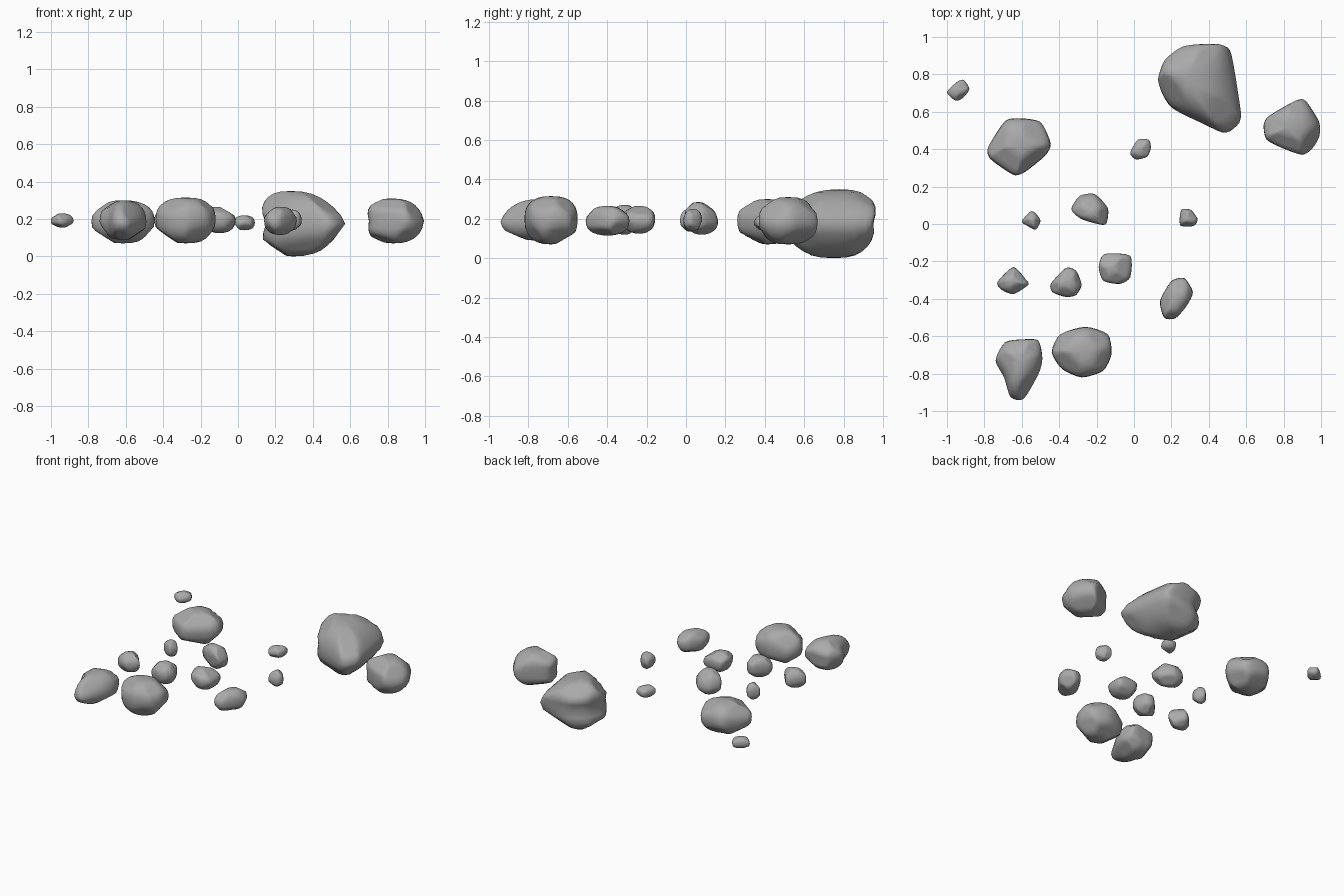
import bpy, bmesh, math, random
from mathutils import Vector

if "Cube" in bpy.data.objects:
    bpy.data.objects.remove(bpy.data.objects["Cube"])

random.seed(4)
stone = bpy.data.materials.new("grey stone")
stone.diffuse_color = (0.4, 0.4, 0.4, 1)
stone.use_nodes = True
stone.node_tree.nodes["Principled BSDF"].inputs["Base Color"].default_value = stone.diffuse_color


def smooth_outline(pts, steps=4, k=0.35):
    """Closed Hermite curve through the widest outline of a rock."""
    out, n = [], len(pts)
    for i in range(n):
        a, b, c, d = (Vector(pts[(i + j) % n]) for j in (-1, 0, 1, 2))
        m0, m1 = (c - a) * k, (d - b) * k
        for s in range(steps):
            t = s / steps
            out.append(b * (2*t**3 - 3*t**2 + 1) + m0 * (t**3 - 2*t**2 + t)
                       + c * (3*t**2 - 2*t**3) + m1 * (t**3 - t**2))
    return out


def rock(name, z0, zm, z1, pts, top=(0, 0), bottom=(0, 0), power=2.35, facets=8):
    """Rounded stone: outline at zm, closing to z0 and z1, with chipped facets."""
    line = smooth_outline(pts)
    xs, ys = [p.x for p in line], [p.y for p in line]
    c = Vector(((min(xs) + max(xs)) / 2, (min(ys) + max(ys)) / 2))
    half = Vector(((max(xs) - min(xs)) / 2, (max(ys) - min(ys)) / 2, (z1 - z0) / 2))
    mid = Vector((c.x, c.y, (z0 + z1) / 2))
    bm = bmesh.new()
    rings, count = [], 14
    for i in range(count + 1):
        phi = math.pi * (i / count - 0.5)
        s = max(0, math.cos(phi)) ** (2 / power)
        t = math.copysign(abs(math.sin(phi)) ** (2 / power), phi)
        z = zm + t * ((z1 - zm) if t > 0 else (zm - z0))
        cc = c + Vector(top if t > 0 else bottom) * abs(t)
        if i in (0, count):
            rings.append([bm.verts.new((cc.x, cc.y, z))])
        else:
            rings.append([bm.verts.new((cc.x + (p.x - c.x) * s,
                                        cc.y + (p.y - c.y) * s, z)) for p in line])
    n = len(line)
    for lo, hi in zip(rings, rings[1:]):
        for j in range(n):
            k = (j + 1) % n
            if len(lo) == 1:
                bm.faces.new((lo[0], hi[k], hi[j]))
            elif len(hi) == 1:
                bm.faces.new((lo[j], lo[k], hi[0]))
            else:
                bm.faces.new((lo[j], lo[k], hi[k], hi[j]))
    # flatten chips around the upper and lower shoulders
    start = random.random() * 6.28
    for f in range(facets):
        az = start + 6.283 * f / facets + random.uniform(-0.3, 0.3)
        el = math.radians(random.uniform(28, 58)) * (1 if f % 2 else -1)
        d = Vector((math.cos(az) * math.cos(el), math.sin(az) * math.cos(el), math.sin(el)))
        q = [Vector([(v.co[a] - mid[a]) / half[a] for a in range(3)]) for v in bm.verts]
        limit = max(p.dot(d) for p in q) * random.uniform(0.85, 0.92)
        for v, p in zip(bm.verts, q):
            over = p.dot(d) - limit
            if over > 0:
                p = p - d * over
                v.co = Vector([mid[a] + p[a] * half[a] for a in range(3)])
    bmesh.ops.recalc_face_normals(bm, faces=bm.faces)
    for f in bm.faces:
        f.smooth = True
    me = bpy.data.meshes.new(name)
    bm.to_mesh(me)
    bm.free()
    me.materials.append(stone)
    bpy.context.collection.objects.link(bpy.data.objects.new(name, me))


# large stones
rock("boulder", 0, .175, .35,
     [(.15, .75), (.19, .86), (.30, .94), (.47, .95), (.52, .91), (.57, .61), (.57, .55),
      (.52, .50), (.47, .49), (.35, .545), (.22, .61), (.17, .68)],
     top=(-.08, .06), bottom=(-.07, .03))
rock("right_stone", .07, .19, .31,
     [(.70, .53), (.73, .58), (.88, .665), (.925, .65), (.99, .545), (.99, .465),
      (.95, .40), (.90, .37), (.81, .40), (.715, .45)], top=(-.03, 0), bottom=(-.02, 0), power=2.6)
rock("left_stone", .07, .19, .30,
     [(-.78, .41), (-.69, .55), (-.61, .565), (-.50, .545), (-.445, .43), (-.475, .365),
      (-.58, .28), (-.635, .26), (-.69, .29), (-.77, .35)])
rock("front_left_stone", .09, .185, .30,
     [(-.74, -.73), (-.69, -.64), (-.6, -.625), (-.51, -.63), (-.49, -.72), (-.51, -.80),
      (-.59, -.935), (-.66, -.925), (-.695, -.82)], top=(0, .04), bottom=(0, .02))
rock("front_stone", .07, .20, .315,
     [(-.44, -.685), (-.395, -.59), (-.26, -.55), (-.14, -.59), (-.12, -.695),
      (-.165, -.785), (-.28, -.82), (-.385, -.775)], power=2.5)

# medium stones
rock("middle_stone", .12, .19, .285,
     [(-.335, .08), (-.29, .15), (-.21, .16), (-.14, .085), (-.145, .01), (-.175, 0), (-.28, .03)],
     top=(0, -.02))
rock("front_right_stone", .115, .19, .265,
     [(.14, -.41), (.2, -.305), (.27, -.29), (.315, -.365), (.28, -.44), (.22, -.505), (.16, -.50)])
rock("inner_right_stone", .125, .20, .265,
     [(-.185, -.23), (-.155, -.16), (-.02, -.17), (-.02, -.285), (-.075, -.32), (-.16, -.305)],
     top=(-.02, 0))
rock("inner_left_stone", .12, .20, .27,
     [(-.445, -.32), (-.365, -.235), (-.31, -.25), (-.28, -.325), (-.31, -.38),
      (-.365, -.39), (-.435, -.365)])
rock("outer_left_stone", .125, .185, .26,
     [(-.73, -.31), (-.645, -.23), (-.58, -.295), (-.565, -.325), (-.645, -.375), (-.71, -.35)])

# pebbles
rock("corner_pebble", .155, .19, .23,
     [(-1, .705), (-.945, .76), (-.91, .77), (-.88, .72), (-.92, .67), (-.955, .66)], facets=6)
rock("back_pebble", .14, .18, .22,
     [(-.02, .38), (.02, .45), (.08, .45), (.09, .405), (.07, .36), (.01, .345)], facets=6)
rock("left_pebble", .135, .19, .25,
     [(-.60, .015), (-.545, .07), (-.50, .02), (-.525, -.03), (-.57, -.01)], facets=6)
rock("right_pebble", .14, .19, .25,
     [(.245, .04), (.257, .08), (.305, .075), (.34, .027), (.32, -.01), (.25, -.01)], facets=6)
